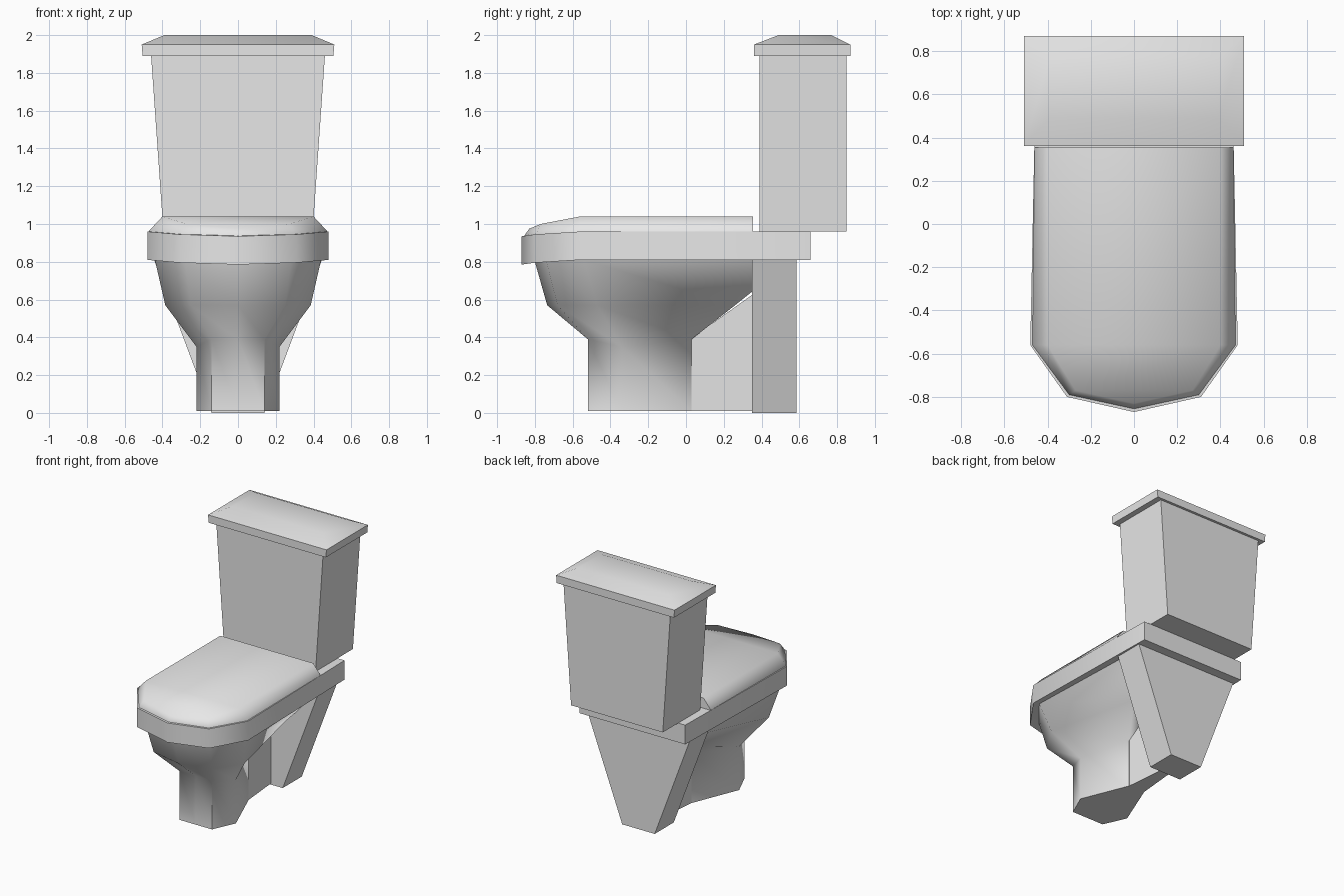
import bpy, bmesh, math

if "Cube" in bpy.data.objects:
    bpy.data.objects.remove(bpy.data.objects["Cube"])

porcelain = bpy.data.materials.new("light_grey_porcelain")
porcelain.diffuse_color = (0.8, 0.8, 0.8, 1)
porcelain.use_nodes = True
porcelain.node_tree.nodes["Principled BSDF"].inputs["Base Color"].default_value = porcelain.diffuse_color


def loft(name, halves, smooth=None):
    """Skin stacked rings. Each ring is its right half, listed back to front, then mirrored."""
    bm = bmesh.new()
    rings = []
    for half in halves:
        full = half + [(-x, y, z) for x, y, z in reversed(half) if x > 0]
        rings.append([bm.verts.new(p) for p in full])
    n = len(rings[0])
    for a, b in zip(rings, rings[1:]):
        for i in range(n):
            j = (i + 1) % n
            bm.faces.new((a[i], a[j], b[j], b[i]))
    # end caps as strips running left to right
    for r in (rings[0], rings[-1]):
        for i in range((n - 1) // 2):
            strip = list(dict.fromkeys((r[i], r[i + 1], r[n - 2 - i], r[n - 1 - i])))
            bm.faces.new(strip)
    bmesh.ops.recalc_face_normals(bm, faces=bm.faces)
    mesh = bpy.data.meshes.new(name)
    bm.to_mesh(mesh)
    bm.free()
    mesh.materials.append(porcelain)
    ob = bpy.data.objects.new(name, mesh)
    bpy.context.collection.objects.link(ob)
    if smooth:
        bpy.ops.object.select_all(action='DESELECT')
        ob.select_set(True)
        bpy.context.view_layer.objects.active = ob
        bpy.ops.object.shade_smooth_by_angle(angle=math.radians(smooth))
    return ob


def rect(hx, y0, y1, z):
    """Right half of a rectangular ring."""
    return [(hx, y1, z), (hx, y0, z)]


# Tank, wider towards the top, and its hipped lid
loft("tank", [rect(0.395, 0.39, 0.85, 0.96), rect(0.46, 0.39, 0.85, 1.89)])
loft("tank_lid", [rect(0.505, 0.36, 0.87, 1.89), rect(0.51, 0.36, 0.87, 1.95),
                  rect(0.39, 0.49, 0.77, 2.0)], 40)

# Rim slab, dipping slightly at the front
rim = [(0.455, 0.66, 0.81), (0.48, -0.56, 0.81), (0.31, -0.80, 0.795), (0, -0.87, 0.785)]
loft("rim", [rim, [(x, y, z + 0.15) for x, y, z in rim]], 50)

# Domed seat cover
loft("seat_cover", [
    [(0.46, 0.355, 0.955), (0.47, -0.56, 0.955), (0.30, -0.79, 0.94), (0, -0.855, 0.93)],
    [(0.46, 0.355, 0.965), (0.47, -0.56, 0.965), (0.30, -0.79, 0.95), (0, -0.855, 0.94)],
    [(0.40, 0.355, 1.04), (0.40, -0.56, 1.04), (0.27, -0.77, 1.0), (0, -0.83, 0.975)],
], 60)

# Bowl flaring out of a six-sided pedestal
loft("bowl", [
    [(0.07, 0.03, 0.01), (0.22, -0.34, 0.01), (0.14, -0.52, 0.01), (0, -0.52, 0.01)],
    [(0.07, 0.03, 0.39), (0.22, -0.34, 0.35), (0.14, -0.52, 0.39), (0, -0.52, 0.39)],
    [(0.22, 0.26, 0.57), (0.385, -0.47, 0.57), (0.25, -0.68, 0.57), (0, -0.735, 0.57)],
    [(0.40, 0.56, 0.81), (0.44, -0.54, 0.81), (0.28, -0.74, 0.805), (0, -0.80, 0.80)],
], 50)

# Thin web joining pedestal to the back support
loft("pedestal_web", [
    [(0.035, 0.40, 0.01), (0.07, 0.02, 0.01)],
    [(0.035, 0.40, 0.66), (0.07, 0.02, 0.39)],
])

# Back support tapering to the floor
loft("back_support", [rect(0.14, 0.35, 0.585, 0.0), rect(0.445, 0.35, 0.585, 0.812)])
